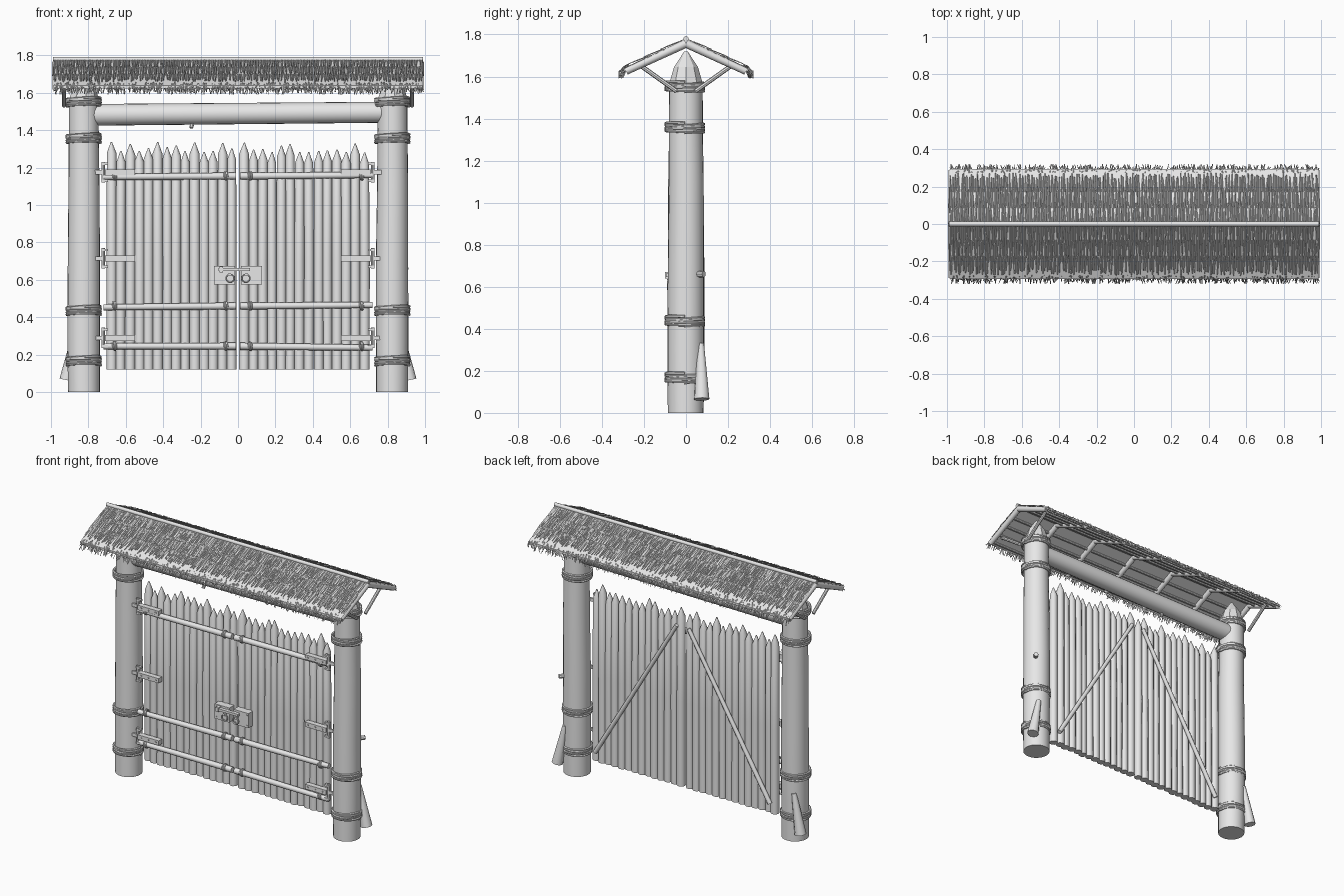
import bpy, bmesh, math, random
from mathutils import Vector, Matrix

random.seed(4)
rnd = random.uniform
if "Cube" in bpy.data.objects:
    bpy.data.objects.remove(bpy.data.objects["Cube"])

GREY = (0.8, 0.8, 0.8, 1)
mat = bpy.data.materials.new("weathered_grey")
mat.use_nodes = True
mat.diffuse_color = GREY
mat.node_tree.nodes["Principled BSDF"].inputs["Base Color"].default_value = GREY


def link(name, mesh, smooth=True):
    mesh.materials.clear()
    mesh.materials.append(mat)
    ob = bpy.data.objects.new(name, mesh)
    bpy.context.collection.objects.link(ob)
    if smooth:
        bpy.ops.object.select_all(action='DESELECT')
        ob.select_set(True)
        bpy.context.view_layer.objects.active = ob
        bpy.ops.object.shade_smooth_by_angle(angle=math.radians(40))
    return ob


def finish(name, bm, smooth=True):
    bmesh.ops.recalc_face_normals(bm, faces=bm.faces[:])
    mesh = bpy.data.meshes.new(name)
    bm.to_mesh(mesh)
    bm.free()
    return link(name, mesh, smooth)


def pole(bm, a, b, r1, r2=None, sides=12):
    a, b = Vector(a), Vector(b)
    d = b - a
    m = Matrix.Translation((a + b) / 2) @ d.to_track_quat('Z', 'Y').to_matrix().to_4x4()
    bmesh.ops.create_cone(bm, cap_ends=True, segments=sides, radius1=r1,
                          radius2=r1 if r2 is None else r2, depth=d.length, matrix=m)


def box(bm, centre, size):
    bmesh.ops.create_cube(bm, size=1, matrix=Matrix.Translation(centre) @ Matrix.Diagonal((*size, 1)))


def lathe(bm, x, y, profile, sides, wobble=0.0):
    rings = []
    for r, z in profile:
        dx, dy = rnd(-wobble, wobble), rnd(-wobble, wobble)
        rings.append([bm.verts.new((x + dx + r * math.cos(k * math.tau / sides),
                                    y + dy + r * math.sin(k * math.tau / sides), z))
                      for k in range(sides)])
    for lo, hi in zip(rings, rings[1:]):
        for k in range(sides):
            n = (k + 1) % sides
            bm.faces.new((lo[k], lo[n], hi[n], hi[k]))
    bm.faces.new(rings[0])
    bm.faces.new(rings[-1])


def wire(name, points, radius, closed=False):
    cu = bpy.data.curves.new(name, 'CURVE')
    cu.dimensions = '3D'
    cu.bevel_depth, cu.bevel_resolution = radius, 1
    cu.use_fill_caps = True
    sp = cu.splines.new('POLY')
    sp.points.add(len(points) - 1)
    for p, co in zip(sp.points, points):
        p.co = (*co, 1)
    sp.use_cyclic_u = closed
    tmp = bpy.data.objects.new(name, cu)
    mesh = bpy.data.meshes.new_from_object(tmp)
    bpy.data.objects.remove(tmp)
    return link(name, mesh)


def coil(name, centre, radius, height, turns, thick, axis='Z'):
    pts, n = [], 24 if axis == 'Z' else 10
    for i in range(turns * n + 1):
        a = i * math.tau / n
        h = (i / (turns * n) - 0.5) * height + 0.003 * math.sin(a * 1.7)
        u, v = radius * math.cos(a), radius * math.sin(a)
        pts.append(Vector(centre) + Vector((u, v, h) if axis == 'Z' else (h, u, v)))
    wire(name, pts, thick)


# Posts with carved tips, rope lashings and foot braces
for s, side in ((1, "left"), (-1, "right")):
    x = s * 0.825
    bm = bmesh.new()
    lathe(bm, x, 0, [(0.085, 0), (0.087, 0.3), (0.086, 0.7), (0.083, 1.1), (0.08, 1.4), (0.08, 1.57)], 24, 0.002)
    finish(side + "_post", bm)
    bm = bmesh.new()
    lathe(bm, x, 0, [(0.08, 1.57), (0.058, 1.645), (0.008, 1.72)], 9)
    finish(side + "_post_tip", bm, False)
    for z in (0.165, 0.435, 1.355, 1.55):
        coil(side + "_post_rope", (x, -0.006, z), 0.09, 0.046, 5, 0.0075)
    bm = bmesh.new()
    pole(bm, (s * 0.918, 0.075, 0.065), (s * 0.865, 0.07, 0.33), 0.037, 0.016, 10)
    finish(side + "_foot_brace", bm)

bm = bmesh.new()
pole(bm, (0.86, 0.03, 0.66), (0.9, 0.085, 0.66), 0.015, sides=8)
finish("post_knot", bm)

# Cross beam
bm = bmesh.new()
pole(bm, (-0.8, 0, 1.482), (0.8, 0, 1.496), 0.058, 0.056, 20)
pole(bm, (-0.24, 0, 1.46), (-0.25, -0.02, 1.412), 0.014, 0.01, 8)
finish("cross_beam", bm)

# Gate leaves
COUNT = 14
for s, side in ((1, "left"), (-1, "right")):
    bm = bmesh.new()
    for i in range(COUNT):
        r = rnd(0.0255, 0.0285)
        x = s * (0.033 + i * 0.0495) + rnd(-0.002, 0.002)
        top = rnd(1.28, 1.34)
        lathe(bm, x, rnd(-0.005, 0.005),
              [(r, 0.12), (r, 0.7), (r * 0.93, top - 0.06), (0.003, top)], 10, 0.0015)
    finish(side + "_gate_stakes", bm)

    # Rails and their bindings
    bm = bmesh.new()
    for z in (0.245, 0.46, 1.155):
        pole(bm, (s * 0.01, -0.045, z), (s * 0.72, -0.045, z + rnd(-0.008, 0.008)), 0.019, 0.016)
    finish(side + "_gate_rails", bm)
    for z in (0.245, 0.46, 1.155):
        for x in (0.065, 0.66):
            coil(side + "_rail_binding", (s * x, -0.045, z), 0.021, 0.016, 3, 0.005, 'X')

    # Diagonal brace on the back
    bm = bmesh.new()
    pole(bm, (s * 0.66, 0.036, 0.19), (s * 0.045, 0.036, 1.22), 0.015, 0.013, 10)
    finish(side + "_gate_diagonal", bm)

    # Hinges
    bm = bmesh.new()
    for z in (0.29, 0.715, 1.175):
        box(bm, (s * 0.632, -0.05, z), (0.16, 0.035, 0.032))
        box(bm, (s * 0.745, -0.05, z), (0.06, 0.012, 0.022))
        pole(bm, (s * 0.72, -0.05, z - 0.055), (s * 0.72, -0.05, z + 0.055), 0.01, sides=8)
        for dz in (-0.045, 0.045):
            box(bm, (s * 0.712, -0.05, z + dz), (0.034, 0.022, 0.012))
        for x in (0.575, 0.63, 0.685):
            pole(bm, (s * x, -0.066, z), (s * x, -0.073, z), 0.006, sides=6)
    finish(side + "_hinges", bm)

    # Lock plate and ring pull
    bm = bmesh.new()
    box(bm, (s * 0.072, -0.045, 0.625), (0.112, 0.05, 0.1))
    pole(bm, (s * 0.045, -0.07, 0.628), (s * 0.045, -0.09, 0.628), 0.009, sides=8)
    for x in (0.03, 0.115):
        for z in (0.59, 0.66):
            pole(bm, (s * x, -0.07, z), (s * x, -0.075, z), 0.005, sides=6)
    finish(side + "_lock_plate", bm)
    ring = [(s * 0.042 + 0.021 * math.cos(k * math.tau / 16), -0.085,
             0.608 + 0.021 * math.sin(k * math.tau / 16)) for k in range(16)]
    wire(side + "_ring_pull", ring, 0.005, True)

bm = bmesh.new()
box(bm, (-0.02, -0.085, 0.655), (0.17, 0.022, 0.016))
box(bm, (-0.09, -0.08, 0.655), (0.02, 0.04, 0.03))
finish("lock_bolt", bm)

# Roof frame
EAVE, APEX, SLOPE = 0.295, 1.775, 0.46


def on_roof(x, y, t, lift=0.0):
    return Vector((x, t * y, APEX - SLOPE * y + lift))


bm = bmesh.new()
pole(bm, (-0.99, 0, 1.779), (0.99, 0, 1.779), 0.013, sides=10)
finish("ridge_pole", bm)
for t, side in ((-1, "front"), (1, "back")):
    bm = bmesh.new()
    for k in range(7):
        x = -0.975 + 1.95 * k / 6
        pole(bm, on_roof(x, 0, t, -0.018), on_roof(x, 0.285, t, -0.018), 0.02, 0.018, 10)
    for y in (0.07, 0.14, 0.21, 0.27):
        pole(bm, on_roof(-0.98, y, t, -0.02), on_roof(0.98, y, t, -0.02), 0.009, sides=8)
    for s in (-1, 1):
        pole(bm, (s * 0.93, t * 0.045, 1.53), (s * 0.93, t * 0.22, 1.655), 0.011, sides=8)
    finish(side + "_roof_frame", bm)

    # Roof sheet under the thatch
    bm = bmesh.new()
    corners = [(0, 0), (EAVE, 0), (EAVE, -0.016), (0, -0.016)]
    ends = [[bm.verts.new(on_roof(x, y, t, h)) for y, h in corners] for x in (-0.985, 0.985)]
    for k in range(4):
        n = (k + 1) % 4
        bm.faces.new((ends[0][k], ends[0][n], ends[1][n], ends[1][k]))
    for e in ends:
        bm.faces.new(e)
    finish(side + "_roof_sheet", bm)

    # Thatch: overlapping courses of reeds, then a drooping fringe
    bm = bmesh.new()

    def reed(a, b, w):
        rings = [[bm.verts.new(p + Vector((dx * q, 0, dz * q))) for dx, dz in ((-w, 0), (w, 0), (0, w * 1.4))]
                 for p, q in ((a, 1.0), (b, 0.6))]
        for k in range(3):
            n = (k + 1) % 3
            bm.faces.new((rings[0][k], rings[0][n], rings[1][n], rings[1][k]))
        bm.faces.new(rings[0])
        bm.faces.new(rings[1])

    for start, end in ((0.17, 0.262), (0.085, 0.19), (0.004, 0.11)):
        for k in range(230):
            x = -0.985 + 1.97 * k / 229 + rnd(-0.003, 0.003)
            stop = end + rnd(-0.02, 0.012)
            reed(on_roof(x, start, t, 0.001), on_roof(x + rnd(-0.008, 0.008), stop, t, 0.009), rnd(0.0028, 0.0045))
    for k in range(420):
        x = rnd(-0.98, 0.98)
        a = on_roof(x, rnd(0.272, 0.298), t, rnd(-0.012, 0.008))
        b = Vector((x + rnd(-0.015, 0.015), t * rnd(0.296, 0.322), rnd(1.59, 1.625)))
        reed(a, b, rnd(0.0025, 0.004))
    finish(side + "_thatch", bm, False)
